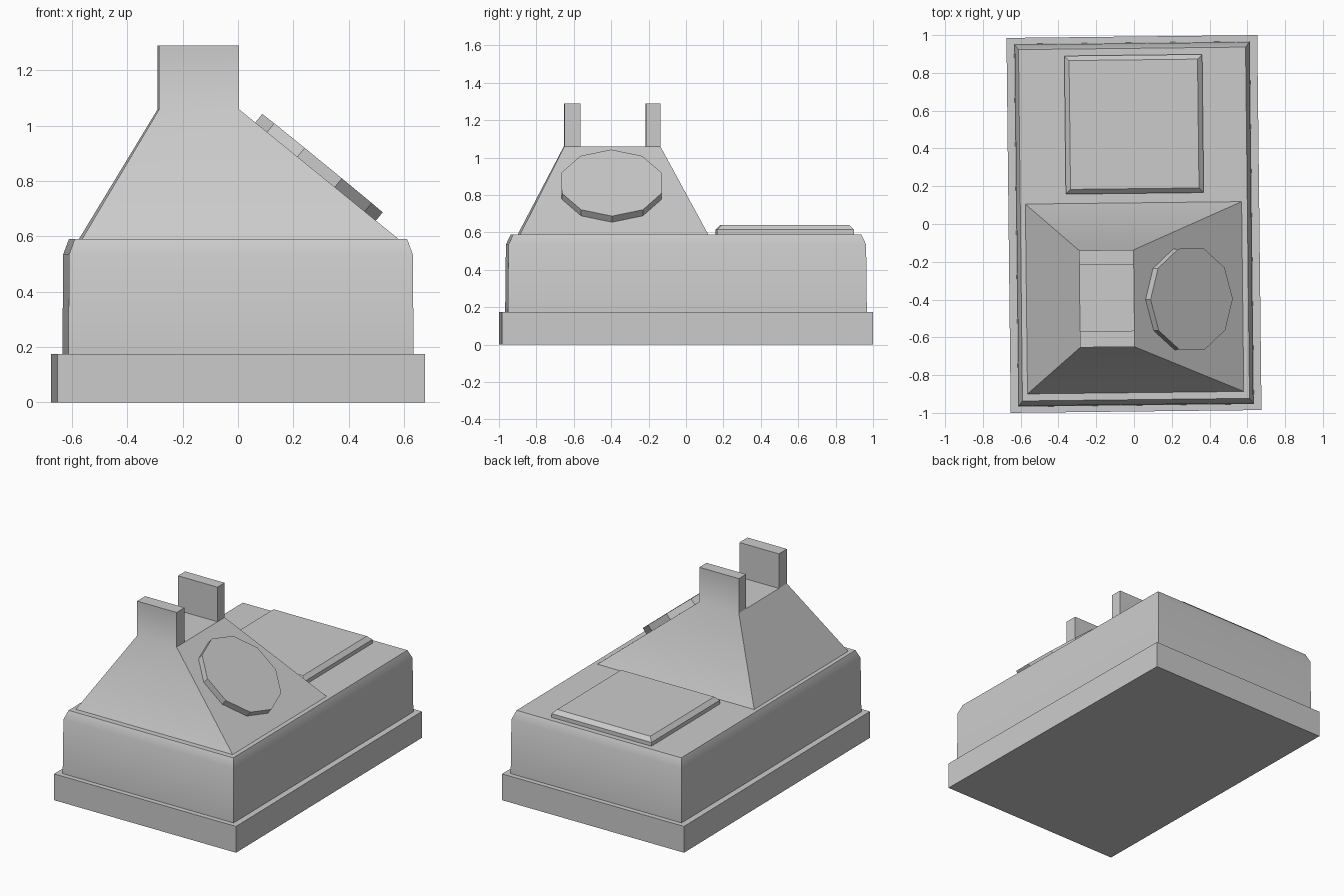
import bpy, bmesh, math
from mathutils import Matrix, Vector

if "Cube" in bpy.data.objects:
    bpy.data.objects.remove(bpy.data.objects["Cube"])

YAW = Matrix.Rotation(0.0113, 3, 'Z')   # whole model sits slightly turned


def build(name, verts, faces):
    bm = bmesh.new()
    vs = [bm.verts.new(YAW @ Vector(v)) for v in verts]
    for f in faces:
        bm.faces.new([vs[i] for i in f])
    bmesh.ops.recalc_face_normals(bm, faces=bm.faces)
    me = bpy.data.meshes.new(name)
    bm.to_mesh(me)
    bm.free()
    ob = bpy.data.objects.new(name, me)
    bpy.context.collection.objects.link(ob)
    bpy.ops.object.select_all(action='DESELECT')
    ob.select_set(True)
    bpy.context.view_layer.objects.active = ob
    bpy.ops.object.shade_smooth_by_angle(angle=math.radians(30))
    return ob


def loft(name, rings):
    n = len(rings[0])
    verts = [v for r in rings for v in r]
    faces = [list(range(n)), list(range(len(verts) - n, len(verts)))]
    for k in range(len(rings) - 1):
        for i in range(n):
            j = (i + 1) % n
            faces.append([k * n + i, k * n + j, (k + 1) * n + j, (k + 1) * n + i])
    return build(name, verts, faces)


def rect(hx, hy, z, cx=0, cy=0):
    return [(cx + sx * hx, cy + sy * hy, z)
            for sx, sy in ((-1, -1), (1, -1), (1, 1), (-1, 1))]


# Base slab and chamfered body
loft("base_plinth", [rect(0.664, 0.9925, 0), rect(0.664, 0.9925, 0.175)])
loft("body", [rect(0.624, 0.96, 0.175), rect(0.621, 0.956, 0.535),
              rect(0.601, 0.93, 0.59)])

# Raised hatch with bevelled rim
loft("rear_hatch", [rect(0.365, 0.366, 0.585, 0.006, 0.528),
                    rect(0.365, 0.366, 0.615, 0.006, 0.528),
                    rect(0.34, 0.341, 0.64, 0.006, 0.528)])

# Sloped hood with two upright lugs: a y-z profile spanned across x
profile = [(-0.893, 0.59), (-0.65, 1.06), (-0.65, 1.29), (-0.565, 1.29),
           (-0.565, 1.06), (-0.213, 1.06), (-0.213, 1.29), (-0.137, 1.29),
           (-0.137, 1.06), (0.112, 0.59)]
n = len(profile)
verts = []
for side_low, side_high in ((-0.574, -0.292), (0.571, -0.004)):
    verts += [(side_low if z < 0.6 else side_high, y, z) for y, z in profile]
faces = [[i, (i + 1) % n, (i + 1) % n + n, i + n] for i in range(n)]
for o in (0, n):
    for f in ((0, 1, 4, 5, 8, 9), (1, 2, 3, 4), (5, 6, 7, 8)):
        faces.append([i + o for i in f])
build("hood_with_lugs", verts, faces)

# Ten-sided disc lying on the right slope
down = Vector((0.575, 0, -0.47)).normalized()
normal = Vector((-down.z, 0, down.x))
side = Vector((0, 1, 0))
centre = Vector((0.2755, -0.401, 0.834))
rings = []
for h in (-0.01, 0.04):
    rings.append([centre + normal * h + 0.281 * (
        down * math.cos(k * math.pi / 5) + side * math.sin(k * math.pi / 5))
        for k in range(10)])
loft("slope_disc", rings)
